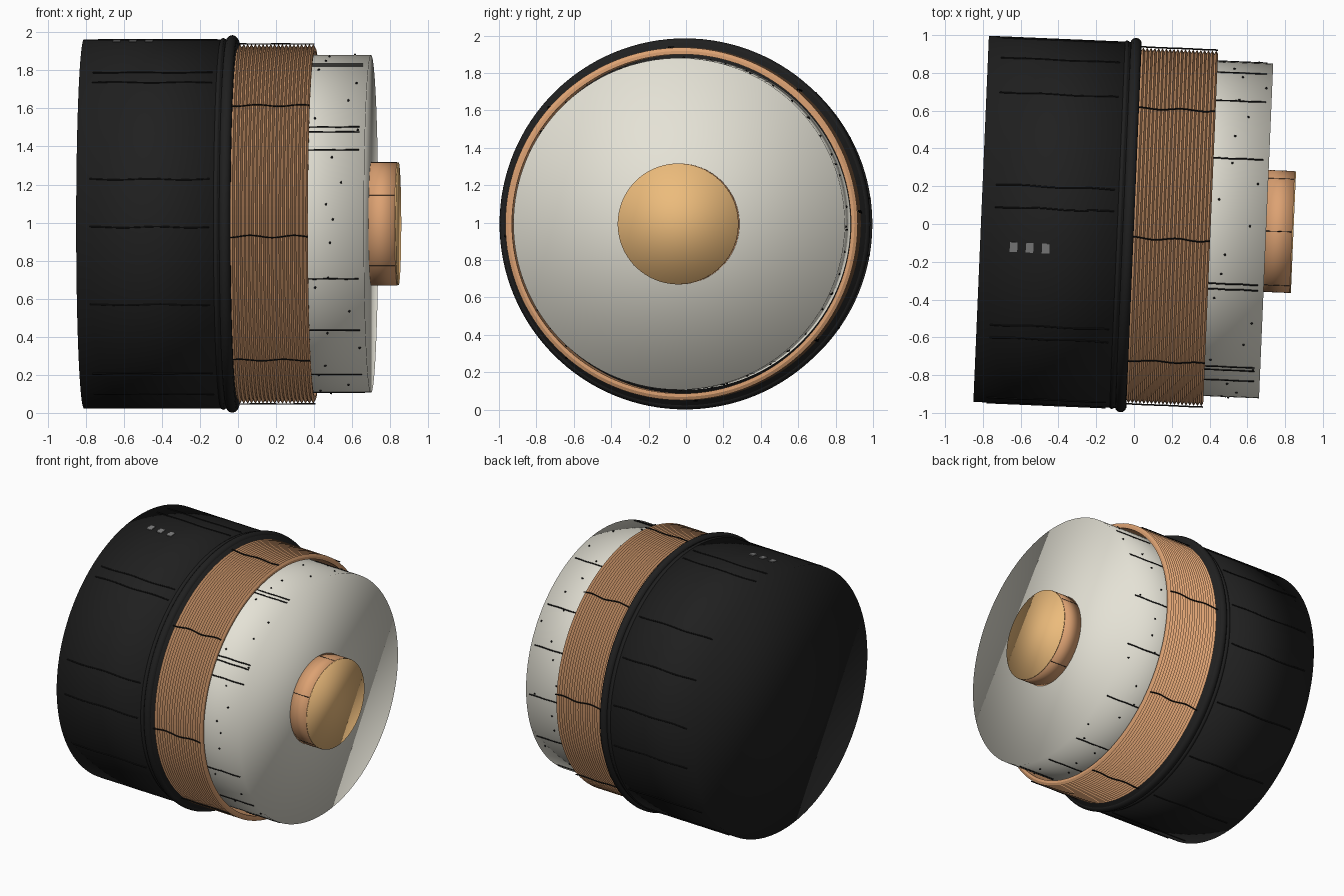
import bpy, bmesh, math, random
from mathutils import Matrix

if "Cube" in bpy.data.objects:
    bpy.data.objects.remove(bpy.data.objects["Cube"])

random.seed(4)
# whole drum lies along x, turned slightly about z
PLACE = Matrix.Translation((0, -0.007, 0.993)) @ Matrix.Rotation(math.radians(-2.43), 4, 'Z')


def material(name, rgb):
    m = bpy.data.materials.new(name)
    m.diffuse_color = (*rgb, 1)
    m.use_nodes = True
    m.node_tree.nodes["Principled BSDF"].inputs["Base Color"].default_value = m.diffuse_color
    return m


BLACK = material("black", (0.014, 0.014, 0.014))
DARK = material("dark_line", (0.008, 0.008, 0.008))
CREAM = material("cream", (0.78, 0.76, 0.67))
COPPER = material("copper", (0.72, 0.36, 0.17))
GOLD = material("gold", (0.84, 0.50, 0.20))
GREY = material("grey", (0.2, 0.2, 0.2))


def finish(name, bm, mat, smooth=True):
    bmesh.ops.recalc_face_normals(bm, faces=bm.faces[:])
    me = bpy.data.meshes.new(name)
    bm.to_mesh(me)
    bm.free()
    for p in me.polygons:
        p.use_smooth = smooth
    me.materials.append(mat)
    ob = bpy.data.objects.new(name, me)
    ob.matrix_world = PLACE
    bpy.context.collection.objects.link(ob)
    return ob


def lathe(name, profile, mat, closed=False, n=128, smooth=True):
    """Spin (x, radius) points about x; open profiles get flat end caps."""
    bm = bmesh.new()
    rings = [[bm.verts.new((x, r * math.cos(2 * math.pi * i / n), r * math.sin(2 * math.pi * i / n)))
              for i in range(n)] for x, r in profile]
    pairs = list(zip(rings, rings[1:]))
    if closed:
        pairs.append((rings[-1], rings[0]))
    else:
        bm.faces.new(rings[0])
        bm.faces.new(rings[-1])
    for a, b in pairs:
        for i in range(n):
            j = (i + 1) % n
            bm.faces.new((a[i], a[j], b[j], b[i]))
    return finish(name, bm, mat, smooth)


def hoop(x, major, minor, n=12):
    return [(x + minor * math.cos(2 * math.pi * k / n), major + minor * math.sin(2 * math.pi * k / n))
            for k in range(n)]


def wires(name, angles, x0, x1, radius, wave, thick, mat):
    """Thin wavy lines running along the drum at the given angles."""
    cu = bpy.data.curves.new(name, 'CURVE')
    cu.dimensions = '3D'
    cu.bevel_depth = thick
    cu.bevel_resolution = 1
    for a in angles:
        phase = random.uniform(0, 6)
        sp = cu.splines.new('POLY')
        sp.points.add(24)
        for k, p in enumerate(sp.points):
            t = k / 24
            ang = math.radians(a) + wave / radius * math.sin(phase + t * 11)
            p.co = (x0 + (x1 - x0) * t, radius * math.cos(ang), radius * math.sin(ang), 1)
    cu.materials.append(mat)
    ob = bpy.data.objects.new(name, cu)
    ob.matrix_world = PLACE
    bpy.context.collection.objects.link(ob)


# main drums and hub
lathe("black_body", [(-0.81, 0.97), (0.0, 0.97)], BLACK)
lathe("cream_drum", [(-0.02, 0.887), (0.70, 0.887)], CREAM)
lathe("hub", [(0.69, 0.323), (0.838, 0.323)], COPPER)
lathe("hub_cap", [(0.836, 0.322), (0.845, 0.322)], GOLD)

# rim beads at the mouth of the body
lathe("rim_ring", hoop(-0.03, 0.962, 0.03), BLACK, True)
lathe("rim_bead", hoop(-0.077, 0.963, 0.014, 8), BLACK, True)

# wound copper sleeve: sharp ridges outside, plain bore inside
turns, pitch = 20, 0.0203
ridge = []
for k in range(turns):
    ridge += [(k * pitch, 0.925), ((k + 0.5) * pitch, 0.943)]
ridge += [(turns * pitch, 0.925), (turns * pitch, 0.907), (0, 0.907)]
lathe("copper_winding", ridge, COPPER, True, smooth=False)

# wavy surface lines
wires("body_lines", [28, 46, 79, 86, 125, 130, 166, 181, 206, 234, 247, 275, 300, 325, 350, 8],
      -0.74, -0.11, 0.971, 0.003, 0.004, DARK)
wires("winding_lines", [4 + 45 * k for k in range(8)], 0.0, 0.405, 0.948, 0.006, 0.004, DARK)
wires("drum_lines", [21, 40, 65, 109, 111, 145, 147, 154, 199, 219, 243, 265, 285, 310, 335, 358],
      0.38, 0.67, 0.888, 0.001, 0.004, DARK)
wires("hub_lines", [30, 90, 152, 223, 300], 0.70, 0.835, 0.3225, 0, 0.002, DARK)

# small studs scattered on the cream drum
bm = bmesh.new()
for k in range(44):
    a = 2 * math.pi * (k + random.uniform(-0.3, 0.3)) / 44
    pos = (random.uniform(0.43, 0.67), 0.889 * math.cos(a), 0.889 * math.sin(a))
    bmesh.ops.create_icosphere(bm, subdivisions=1, radius=0.007, matrix=Matrix.Translation(pos))
finish("studs", bm, DARK)

# three little windows on top of the body
bm = bmesh.new()
tilt = math.asin(0.142 / 0.97)
for x in (-0.632, -0.547, -0.462):
    m = Matrix.Rotation(tilt, 4, 'X') @ Matrix.Translation((x, 0, 0.970)) @ Matrix.Diagonal((0.04, 0.052, 0.01, 1))
    bmesh.ops.create_cube(bm, size=1, matrix=m)
finish("indicator_windows", bm, GREY, False)
